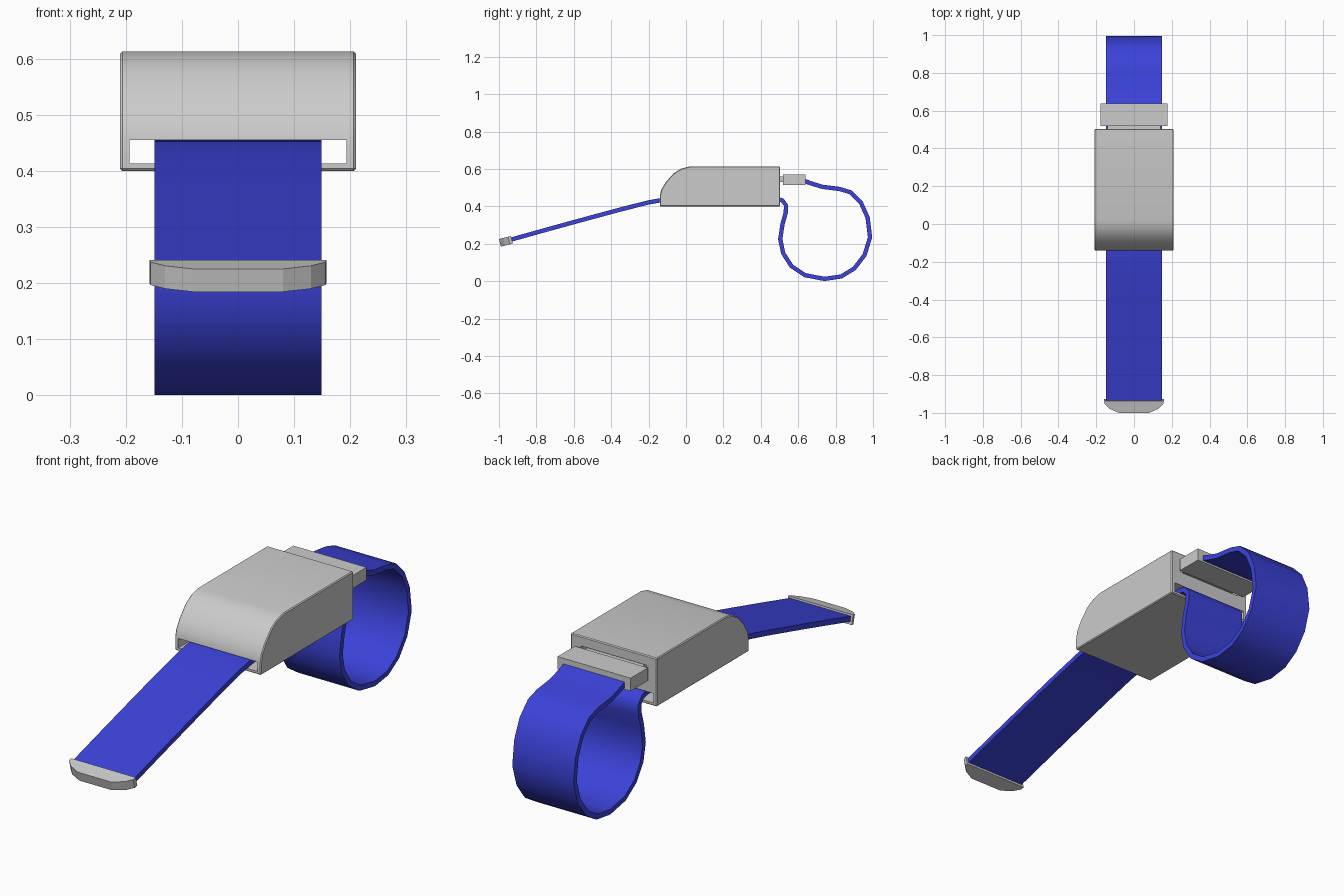
import bpy, bmesh, math
from mathutils import Vector, Matrix

if "Cube" in bpy.data.objects:
    bpy.data.objects.remove(bpy.data.objects["Cube"])

blue = bpy.data.materials.new("strap_blue")
blue.diffuse_color = (0.045, 0.055, 0.70, 1)
blue.use_nodes = True
blue.node_tree.nodes["Principled BSDF"].inputs["Base Color"].default_value = blue.diffuse_color


def prism(name, points, axis, lo, hi):
    """Extrude a 2D outline: axis 'x' uses (y, z) points, axis 'z' uses (x, y)."""
    def place(p, d):
        return (d, p[0], p[1]) if axis == 'x' else (p[0], p[1], d)
    bm = bmesh.new()
    a = [bm.verts.new(place(p, lo)) for p in points]
    b = [bm.verts.new(place(p, hi)) for p in points]
    bm.faces.new(a)
    bm.faces.new(b)
    for i in range(len(a)):
        j = (i + 1) % len(a)
        bm.faces.new((a[i], a[j], b[j], b[i]))
    bmesh.ops.recalc_face_normals(bm, faces=bm.faces)
    me = bpy.data.meshes.new(name)
    bm.to_mesh(me)
    bm.free()
    ob = bpy.data.objects.new(name, me)
    bpy.context.collection.objects.link(ob)
    return ob


def box(name, hx, y0, y1, z0, z1):
    return prism(name, [(y0, z0), (y1, z0), (y1, z1), (y0, z1)], 'x', -hx, hx)


def activate(ob):
    bpy.ops.object.select_all(action='DESELECT')
    ob.select_set(True)
    bpy.context.view_layer.objects.active = ob


def smooth(ob, degrees):
    activate(ob)
    bpy.ops.object.shade_smooth_by_angle(angle=math.radians(degrees))


def cut(ob, cutter):
    m = ob.modifiers.new("slot", 'BOOLEAN')
    m.object = cutter
    m.solver = 'EXACT'
    activate(ob)
    bpy.ops.object.modifier_apply(modifier=m.name)
    bpy.data.objects.remove(cutter)


# Buckle housing with a curved nose
housing = prism("buckle_housing", [
    (-0.14, 0.40), (0.503, 0.40), (0.503, 0.613), (0.02, 0.613), (-0.025, 0.602),
    (-0.065, 0.578), (-0.108, 0.53), (-0.133, 0.488), (-0.14, 0.455)], 'x', -0.21, 0.21)
bev = housing.modifiers.new("edge", 'BEVEL')
bev.width = 0.004
bev.segments = 1
bev.limit_method = 'ANGLE'
bev.angle_limit = math.radians(45)
activate(housing)
bpy.ops.object.modifier_apply(modifier=bev.name)

# Strap slot runs right through, the tongue slot is blind
cut(housing, box("strap_slot", 0.193, -0.3, 0.7, 0.413, 0.455))
cut(housing, box("tongue_slot", 0.16, 0.12, 0.7, 0.52, 0.57))
smooth(housing, 30)

# Tongue plate and its grip
box("tongue_plate", 0.14, 0.15, 0.53, 0.53, 0.56)
box("tongue_grip", 0.178, 0.519, 0.639, 0.513, 0.57)

# Strap: a ribbon following its side-view centre line
path = [Vector(p) for p in [
    (-0.95, 0.218), (-0.75, 0.274), (-0.55, 0.329), (-0.35, 0.383), (-0.20, 0.421),
    (-0.12, 0.435), (-0.05, 0.441), (0.48, 0.441), (0.515, 0.432), (0.535, 0.405),
    (0.533, 0.365), (0.516, 0.305), (0.504, 0.225), (0.519, 0.15), (0.564, 0.08),
    (0.636, 0.032), (0.74, 0.012), (0.83, 0.025), (0.90, 0.068), (0.955, 0.14),
    (0.984, 0.235), (0.971, 0.34), (0.935, 0.42), (0.88, 0.475), (0.82, 0.493),
    (0.73, 0.504), (0.68, 0.519), (0.62, 0.54)]]
half = 0.0115
left, right = [], []
for i, p in enumerate(path):
    d = (path[min(i + 1, len(path) - 1)] - path[max(i - 1, 0)]).normalized()
    n = Vector((-d.y, d.x)) * half
    left.append(p + n)
    right.append(p - n)
strap = prism("strap", left + right[::-1], 'x', -0.149, 0.149)
# Replace the long side caps with clean quads
bm = bmesh.new()
bm.from_mesh(strap.data)
bmesh.ops.delete(bm, geom=[f for f in bm.faces if len(f.verts) > 4], context='FACES_ONLY')
bm.verts.ensure_lookup_table()
n = len(path)
for base in (0, 2 * n):
    for i in range(n - 1):
        bm.faces.new([bm.verts[base + k] for k in
                      (i, i + 1, 2 * n - 2 - i, 2 * n - 1 - i)])
bmesh.ops.recalc_face_normals(bm, faces=bm.faces)
bm.to_mesh(strap.data)
bm.free()
strap.data.materials.append(blue)
smooth(strap, 40)

# Strap end tip, tilted with the strap
outline = [(0.158, 0.0), (0.156, -0.016), (0.13, -0.043), (0.08, -0.066)]
tip = prism("strap_end_tip", outline + [(-x, y) for x, y in outline[::-1]],
            'z', -0.021, 0.021)
tip.data.transform(Matrix.Translation((0, -0.931, 0.221)) @
                   Matrix.Rotation(math.radians(14), 4, 'X'))
